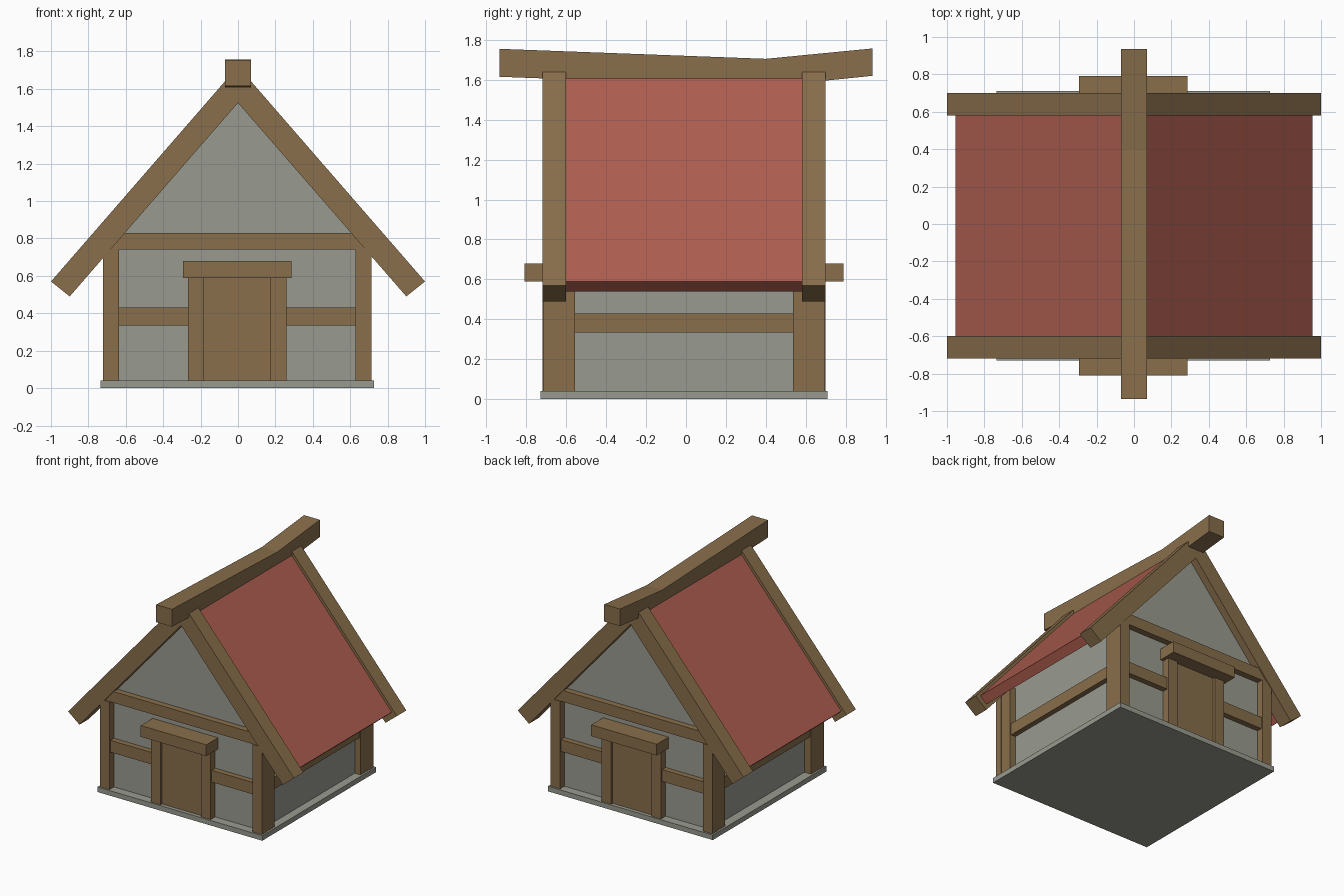
import bpy
import bmesh
from mathutils import Vector

if "Cube" in bpy.data.objects:
    bpy.data.objects.remove(bpy.data.objects["Cube"])


def material(name, rgb):
    """Flat material from 0-255 display values, stored linear."""
    lin = [((c / 255 + 0.055) / 1.055) ** 2.4 for c in rgb] + [1.0]
    mat = bpy.data.materials.new(name)
    mat.use_nodes = True
    mat.diffuse_color = lin
    mat.node_tree.nodes["Principled BSDF"].inputs["Base Color"].default_value = lin
    return mat


wood = material("brown_wood", (136, 110, 75))
plaster = material("grey_plaster", (153, 154, 143))
tiles = material("red_roof", (175, 95, 80))

CX, CY = -0.004, -0.01  # centre of the house body


def prism(name, outline, start, end, mat, axis="y"):
    """Extrude a closed outline along x or y."""
    def place(a, b, depth):
        return Vector((a, depth, b)) if axis == "y" else Vector((depth, a, b))

    bm = bmesh.new()
    face = bm.faces.new([bm.verts.new(place(a, b, start)) for a, b in outline])
    extruded = bmesh.ops.extrude_face_region(bm, geom=[face])["geom"]
    verts = [g for g in extruded if isinstance(g, bmesh.types.BMVert)]
    bmesh.ops.translate(bm, verts=verts, vec=place(0, 0, end - start))
    bmesh.ops.recalc_face_normals(bm, faces=bm.faces)
    mesh = bpy.data.meshes.new(name)
    bm.to_mesh(mesh)
    bm.free()
    mesh.materials.append(mat)
    obj = bpy.data.objects.new(name, mesh)
    bpy.context.collection.objects.link(obj)
    return obj


def box(name, x, y, z, mat=wood):
    """Box from (min, max) ranges, relative to the house centre."""
    outline = [(CX + x[0], z[0]), (CX + x[1], z[0]), (CX + x[1], z[1]), (CX + x[0], z[1])]
    return prism(name, outline, CY + y[0], CY + y[1], mat)


def flip(rng, sign):
    return tuple(sorted((rng[0] * sign, rng[1] * sign)))


def mirrored(half):
    """Close a half outline by mirroring it, skipping points on the axis."""
    return half + [(-x, z) for x, z in reversed(half) if x]


# Foundation and plastered walls with gables
box("foundation", (-0.73, 0.73), (-0.72, 0.72), (0, 0.04), plaster)
walls = [(0.66, 0.03), (0.66, 0.83), (0, 1.59)]
prism("walls", mirrored(walls), CY - 0.65, CY + 0.65, plaster)

# Roof slopes meeting at the ridge
roof = [(0, 1.573), (0.898, 0.54), (0.955, 0.59), (0, 1.688)]
roof_outline = roof + [(-x, z) for x, z in reversed(roof[1:3])]
prism("roof", roof_outline, CY - 0.59, CY + 0.59, tiles)

# Sagging ridge beam
ridge = [(-0.935, 1.615), (0.4, 1.565), (0.935, 1.62),
         (0.935, 1.757), (0.4, 1.705), (-0.935, 1.755)]
prism("ridge_beam", ridge, -0.07, 0.07, wood, axis="x")

# Timbers of the front and back faces
for side, s in (("front", -1), ("back", 1)):
    gable = [(0, 1.525), (0.9, 0.49), (1.0, 0.57), (0.07, 1.64)]
    gable_outline = gable + [(-x, z) for x, z in reversed(gable[1:])]
    prism(side + "_gable_boards", gable_outline, CY + s * 0.59, CY + s * 0.71, wood)

    box(side + "_tie_beam", (-0.68, 0.68), flip((0.64, 0.7), s), (0.74, 0.83))
    box(side + "_door", (-0.18, 0.18), flip((0.64, 0.69), s), (0.04, 0.6))
    box(side + "_door_lintel", (-0.29, 0.29), flip((0.64, 0.8), s), (0.59, 0.68))

    for hand, h in (("left", 1), ("right", -1)):
        tag = side + "_" + hand
        box(tag + "_door_jamb", flip((0.178, 0.264), h), flip((0.64, 0.709), s), (0.04, 0.59))
        box(tag + "_post", flip((0.632, 0.717), h), flip((0.645, 0.705), s), (0.04, 0.74))
        box(tag + "_side_post", flip((0.65, 0.714), h), flip((0.545, 0.645), s), (0.04, 0.74))
        box(tag + "_rail", flip((0.264, 0.632), h), flip((0.64, 0.695), s), (0.335, 0.43))

# Rails along the side walls
for hand, h in (("left", 1), ("right", -1)):
    box(hand + "_side_rail", flip((0.65, 0.705), h), (-0.545, 0.545), (0.335, 0.43))
